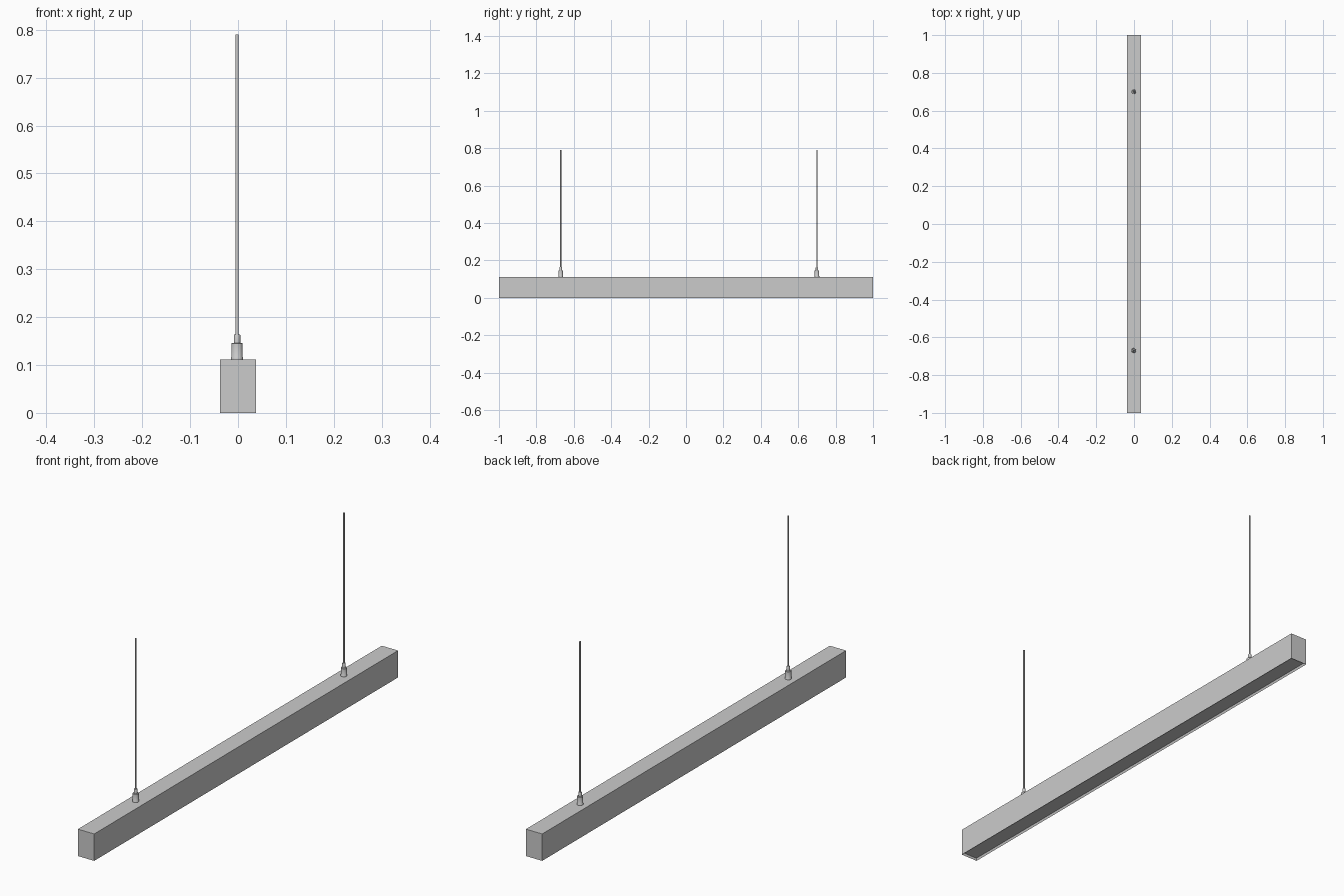
import bpy, bmesh, math

if "Cube" in bpy.data.objects:
    bpy.data.objects.remove(bpy.data.objects["Cube"])

W, L, H = 0.075, 2.0, 0.112      # housing size
RIM, RECESS = 0.006, 0.010       # lip and pocket on the underside
CABLE_X, CABLE_YS, TOP = -0.002, (-0.67, 0.70), 0.79


def link(name, bm):
    mesh = bpy.data.meshes.new(name)
    bmesh.ops.recalc_face_normals(bm, faces=bm.faces)
    bm.to_mesh(mesh)
    bm.free()
    obj = bpy.data.objects.new(name, mesh)
    bpy.context.collection.objects.link(obj)
    return obj


def box(size, z):
    bm = bmesh.new()
    bmesh.ops.create_cube(bm, size=1)
    bmesh.ops.scale(bm, vec=size, verts=bm.verts)
    bmesh.ops.translate(bm, vec=(0, 0, z + size[2] / 2), verts=bm.verts)
    return bm


def lathe(name, profile, location, sides=24):
    bm = bmesh.new()
    rings = [[bm.verts.new((r * math.cos(2 * math.pi * i / sides),
                            r * math.sin(2 * math.pi * i / sides), z))
              for i in range(sides)] for r, z in profile]
    for a, b in zip(rings, rings[1:]):
        for i in range(sides):
            j = (i + 1) % sides
            bm.faces.new((a[i], a[j], b[j], b[i]))
    bm.faces.new(rings[0][::-1])
    bm.faces.new(rings[-1])
    obj = link(name, bm)
    obj.location = location
    bpy.ops.object.select_all(action='DESELECT')
    obj.select_set(True)
    bpy.context.view_layer.objects.active = obj
    bpy.ops.object.shade_smooth_by_angle(angle=math.radians(35))
    return obj


# Housing: long box with a shallow pocket pressed into the underside
bm = box((W, L, H), 0)
bottom = min(bm.faces, key=lambda f: f.calc_center_median().z)
bmesh.ops.inset_region(bm, faces=[bottom], thickness=RIM)
bmesh.ops.translate(bm, vec=(0, 0, RECESS), verts=bottom.verts)
link("housing", bm)

# Diffuser panel set back inside the pocket
link("diffuser", box((W - 2 * RIM, L - 2 * RIM, 0.003), RECESS - 0.003))

# Stepped cable grips and suspension cables
grip = [(0.0125, 0), (0.0125, 0.004), (0.0118, 0.005), (0.0118, 0.033),
        (0.0108, 0.034), (0.0068, 0.034), (0.0068, 0.050), (0.0058, 0.052)]
for side, y in zip(("front", "back"), CABLE_YS):
    lathe(f"{side}_cable_grip", grip, (CABLE_X, y, H))
    lathe(f"{side}_cable", [(0.0032, 0.045), (0.0032, TOP - H)],
          (CABLE_X, y, H), 16)
